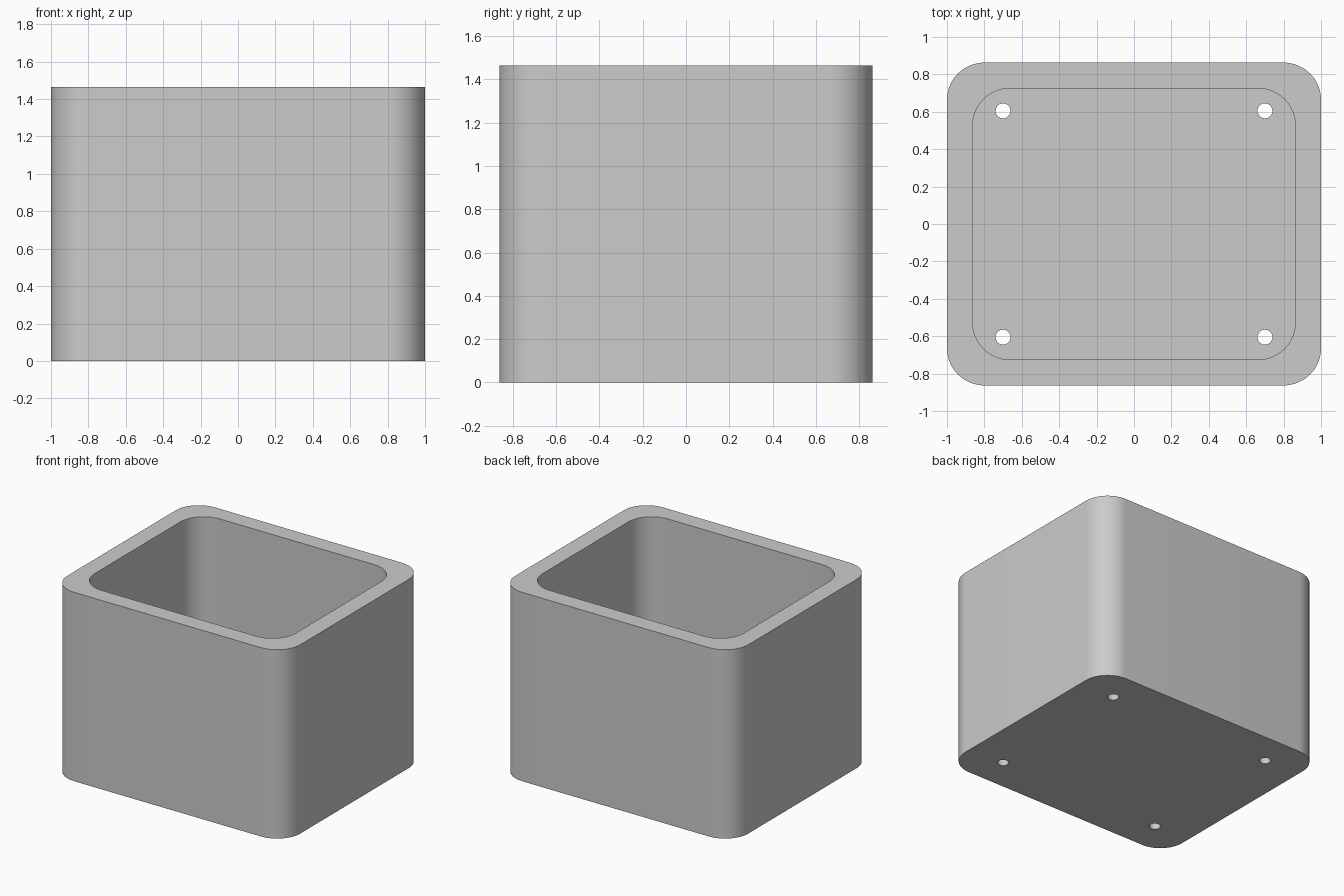
import bpy, bmesh, math

cube = bpy.data.objects.get("Cube")
if cube:
    bpy.data.objects.remove(cube, do_unlink=True)

HEIGHT, FLOOR = 1.465, 0.14
RADIUS = 0.2

# Plain grey material
grey = bpy.data.materials.new("light_grey")
grey.use_nodes = True
colour = (0.6, 0.6, 0.6, 1)
grey.diffuse_color = colour
grey.node_tree.nodes["Principled BSDF"].inputs["Base Color"].default_value = colour


def prism(name, outline, bottom, top):
    """Extrude a flat outline straight up into a solid."""
    bm = bmesh.new()
    base = bm.faces.new([bm.verts.new((x, y, bottom)) for x, y in outline])
    new = bmesh.ops.extrude_face_region(bm, geom=[base], use_keep_orig=True)
    verts = [v for v in new["geom"] if isinstance(v, bmesh.types.BMVert)]
    bmesh.ops.translate(bm, verts=verts, vec=(0, 0, top - bottom))
    bmesh.ops.recalc_face_normals(bm, faces=bm.faces)
    mesh = bpy.data.meshes.new(name)
    bm.to_mesh(mesh)
    bm.free()
    mesh.materials.append(grey)
    obj = bpy.data.objects.new(name, mesh)
    bpy.context.collection.objects.link(obj)
    return obj


def rounded_rectangle(half_x, half_y, radius, steps=16):
    points = []
    for i, (sx, sy) in enumerate([(1, 1), (-1, 1), (-1, -1), (1, -1)]):
        for k in range(steps + 1):
            a = (i + k / steps) * math.pi / 2
            points.append((sx * (half_x - radius) + radius * math.cos(a),
                           sy * (half_y - radius) + radius * math.sin(a)))
    return points


def circle(cx, cy, radius, steps=32):
    return [(cx + radius * math.cos(math.tau * k / steps),
             cy + radius * math.sin(math.tau * k / steps)) for k in range(steps)]


# Outer body
body = prism("planter_box", rounded_rectangle(1, 0.863, RADIUS), 0, HEIGHT)

# Cavity and four drain holes
cutters = [prism("cavity_cutter", rounded_rectangle(0.863, 0.725, RADIUS), FLOOR, HEIGHT + 0.2)]
for sx in (-1, 1):
    for sy in (-1, 1):
        cutters.append(prism("drain_hole_cutter", circle(sx * 0.7, sy * 0.605, 0.04), -0.1, FLOOR + 0.1))

for cutter in cutters:
    cut = body.modifiers.new(cutter.name, 'BOOLEAN')
    cut.operation = 'DIFFERENCE'
    cut.solver = 'EXACT'
    cut.object = cutter

# Apply the cuts and remove the helpers
bpy.ops.object.select_all(action='DESELECT')
body.select_set(True)
bpy.context.view_layer.objects.active = body
for name in [m.name for m in body.modifiers]:
    bpy.ops.object.modifier_apply(modifier=name)
for cutter in cutters:
    bpy.data.objects.remove(cutter, do_unlink=True)

# Smooth walls with crisp rims
bpy.ops.object.shade_smooth_by_angle(angle=math.radians(30))
